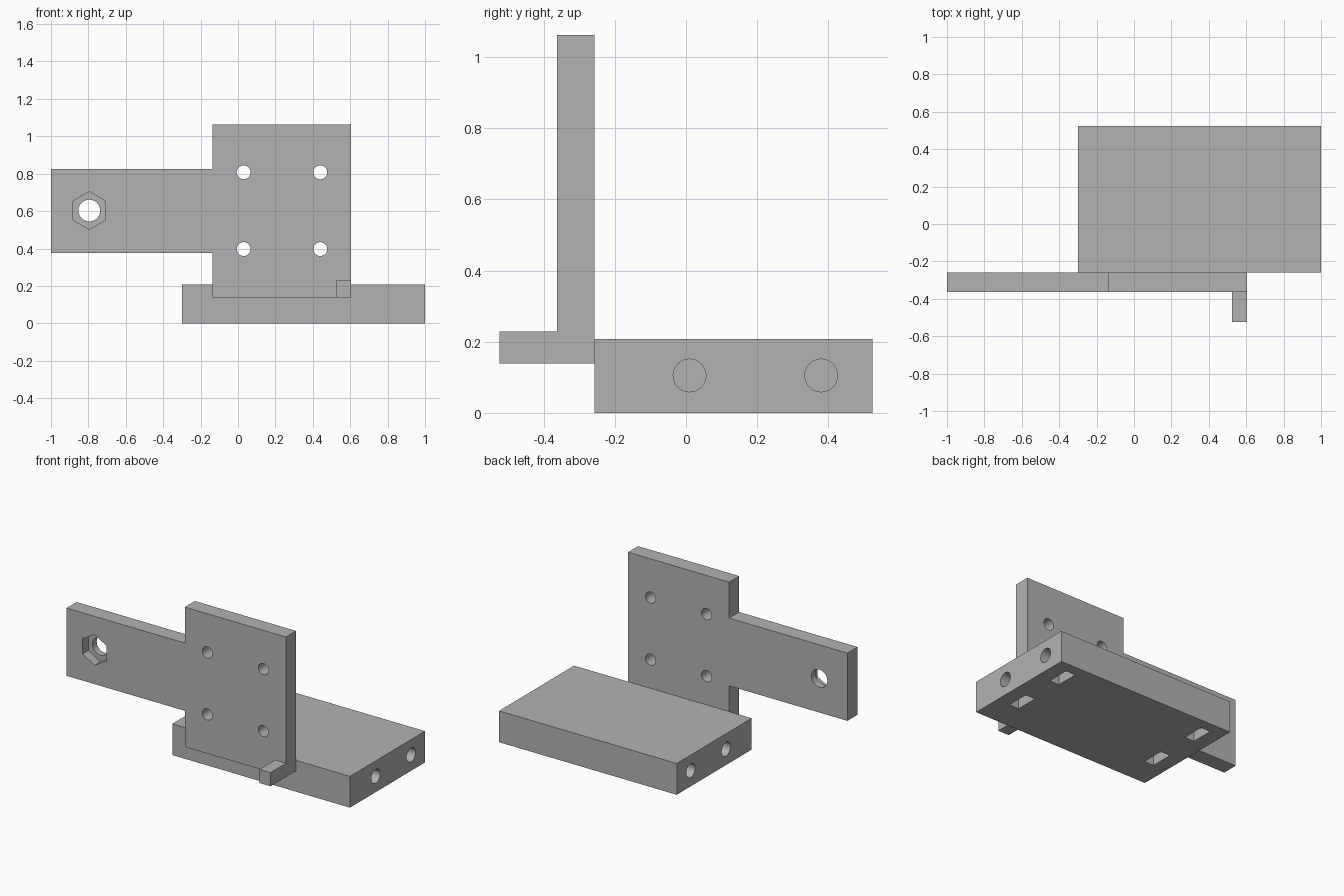
import bpy
import bmesh
from math import radians
from mathutils import Matrix, Vector

cube = bpy.data.objects.get("Cube")
if cube:
    bpy.data.objects.remove(cube, do_unlink=True)

grey = bpy.data.materials.new("plain grey")
grey.use_nodes = True
colour = (0.45, 0.45, 0.45, 1)
grey.diffuse_color = colour
grey.node_tree.nodes["Principled BSDF"].inputs["Base Color"].default_value = colour


def finish(bm, name):
    bmesh.ops.recalc_face_normals(bm, faces=bm.faces)
    mesh = bpy.data.meshes.new(name)
    bm.to_mesh(mesh)
    bm.free()
    mesh.materials.append(grey)
    obj = bpy.data.objects.new(name, mesh)
    bpy.context.collection.objects.link(obj)
    return obj


def box(name, low, high):
    low, high = Vector(low), Vector(high)
    bm = bmesh.new()
    bmesh.ops.create_cube(bm, size=1, matrix=Matrix.Translation((low + high) / 2)
                          @ Matrix.Diagonal((*(high - low), 1)))
    return finish(bm, name)


def prism(name, centre, axis, radius, length, sides=40):
    """Regular prism centred on a point, running along the x or y axis."""
    turn = Matrix.Rotation(radians(90), 4, "Y" if axis == "x" else "X")
    # Six-sided prisms get a corner pointing straight up
    spin = Matrix.Rotation(radians(90), 4, "Z") if axis == "y" else Matrix()
    bm = bmesh.new()
    bmesh.ops.create_cone(bm, cap_ends=True, segments=sides, radius1=radius,
                          radius2=radius, depth=length)
    verts = bm.verts[:]
    if sides == 6:
        # Line up one corner with local Y before turning
        first = max(verts, key=lambda v: v.co.y)
        if abs(first.co.x) > radius * 0.1:
            bmesh.ops.transform(bm, matrix=spin, verts=verts)
    bmesh.ops.transform(bm, matrix=Matrix.Translation(centre) @ turn, verts=verts)
    return finish(bm, name)


def cut(target, cutter):
    mod = target.modifiers.new("cut", "BOOLEAN")
    mod.operation = "DIFFERENCE"
    mod.solver = "EXACT"
    mod.object = cutter
    cutter.hide_render = True
    bpy.context.view_layer.objects.active = target
    bpy.ops.object.modifier_apply(modifier=mod.name)
    bpy.data.objects.remove(cutter, do_unlink=True)


FRONT, BACK = -0.363, -0.258

# Base block with blind bolt holes in both ends and nut slots underneath
left, right = -0.30, 1.0
base = box("base_block", (left, BACK, 0), (right, 0.525, 0.207))
for y in (0.01, 0.38):
    for end, inward in ((left, 1), (right, -1)):
        cut(base, prism("bolt_cutter", (end + inward * 0.1, y, 0.105), "x", 0.046, 0.3))
        x = end + inward * 0.13
        cut(base, box("slot_cutter", (x - 0.035, y - 0.075, -0.1),
                      (x + 0.035, y + 0.075, 0.175)))

# Upright plate with its side arm, extruded from one outline
outline = [(-1, 0.377), (-0.135, 0.377), (-0.135, 0.138), (0.605, 0.138),
           (0.605, 1.063), (-0.135, 1.063), (-0.135, 0.825), (-1, 0.825)]
bm = bmesh.new()
face = bm.faces.new([bm.verts.new((x, FRONT, z)) for x, z in outline])
grown = bmesh.ops.extrude_face_region(bm, geom=[face])["geom"]
bmesh.ops.translate(bm, vec=(0, BACK - FRONT, 0),
                    verts=[g for g in grown if isinstance(g, bmesh.types.BMVert)])
plate = finish(bm, "upright_plate")

# Four mounting holes
for x in (0.03, 0.44):
    for z in (0.397, 0.807):
        cut(plate, prism("mount_cutter", (x, FRONT, z), "y", 0.037, 0.5))

# Hexagonal nut recess and its through hole in the arm
cut(plate, prism("nut_cutter", (-0.795, FRONT, 0.603), "y", 0.101, 0.12, 6))
cut(plate, prism("arm_hole_cutter", (-0.795, FRONT, 0.603), "y", 0.058, 0.5))

# Small stop tab at the foot of the plate
tab = box("stop_tab", (0.525, -0.525, 0.138), (0.605, FRONT, 0.228))

# Round holes smooth, all other edges sharp
for obj in (base, plate, tab):
    bpy.ops.object.select_all(action="DESELECT")
    obj.select_set(True)
    bpy.context.view_layer.objects.active = obj
    bpy.ops.object.shade_smooth_by_angle(angle=radians(30))
